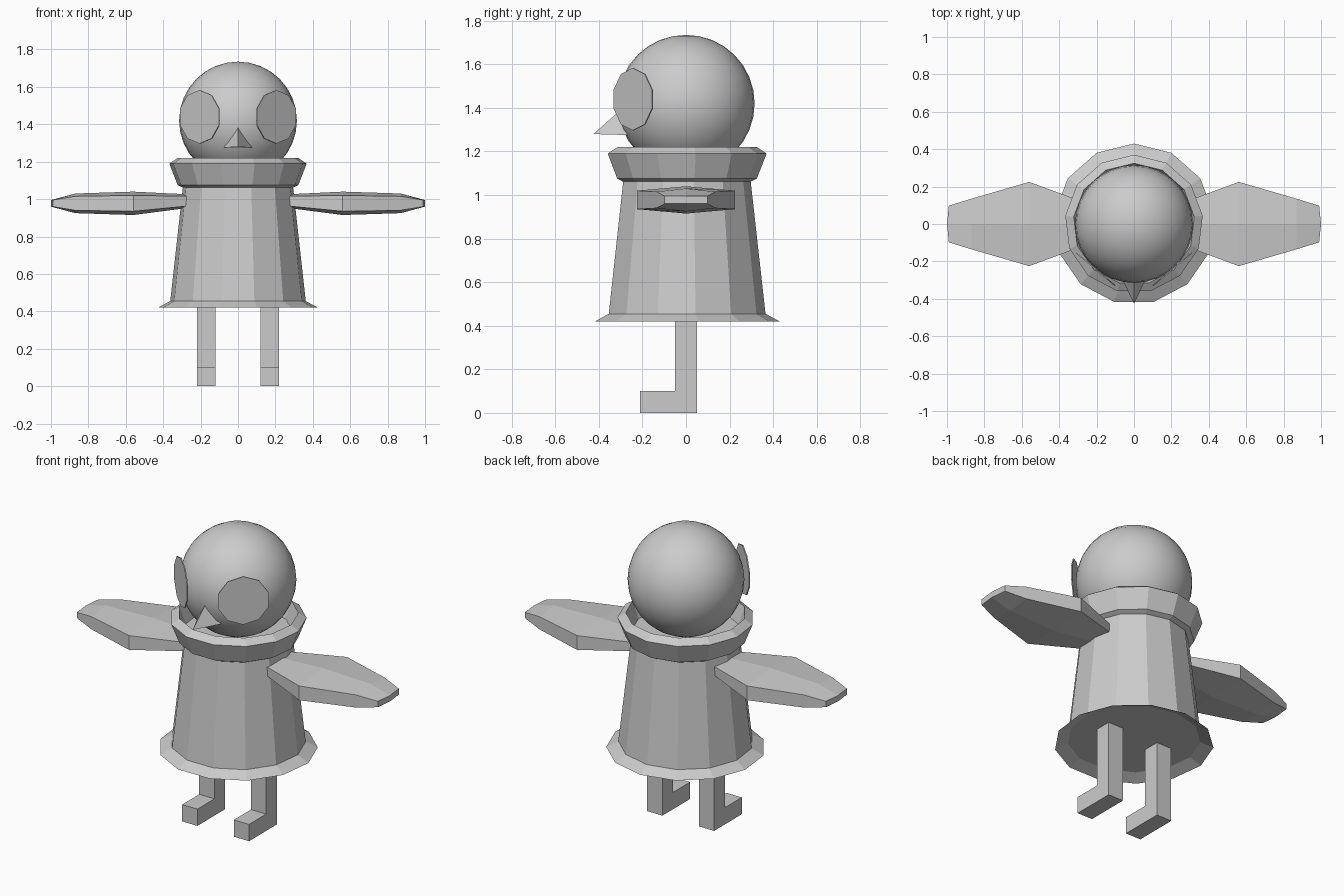
import bpy, bmesh, math
from mathutils import Vector

if "Cube" in bpy.data.objects:
    bpy.data.objects.remove(bpy.data.objects["Cube"])

grey = bpy.data.materials.new("plain grey")
grey.diffuse_color = (0.6, 0.6, 0.6, 1)
grey.use_nodes = True
grey.node_tree.nodes["Principled BSDF"].inputs["Base Color"].default_value = grey.diffuse_color
SIDES = 13


def finish(name, bm, recalc=True):
    if recalc:
        bmesh.ops.recalc_face_normals(bm, faces=bm.faces[:])
    me = bpy.data.meshes.new(name)
    bm.to_mesh(me)
    bm.free()
    me.materials.append(grey)
    ob = bpy.data.objects.new(name, me)
    bpy.context.collection.objects.link(ob)
    return ob


def loft(name, rings):
    """Join closed rings of equal length and cap both ends."""
    bm = bmesh.new()
    vs = [[bm.verts.new(p) for p in r] for r in rings]
    n = len(vs[0])
    for a, b in zip(vs, vs[1:]):
        for i in range(n):
            j = (i + 1) % n
            bm.faces.new((a[i], a[j], b[j], b[i]))
    bm.faces.new(vs[0][::-1])
    bm.faces.new(vs[-1])
    return finish(name, bm)


def lathe(name, profile):
    def ring(r, z):
        return [(r * math.sin(-2 * math.pi * k / SIDES),
                 r * math.cos(2 * math.pi * k / SIDES), z) for k in range(SIDES)]
    return loft(name, [ring(r, z) for r, z in profile])


# Tapered body with a flared, hollow hem
lathe("body", [(0.36, 0.45), (0.43, 0.42), (0.365, 0.455), (0.295, 1.08)])

# Collar with a recessed opening for the head
lathe("collar", [(0.285, 1.055), (0.325, 1.075), (0.37, 1.19),
                 (0.325, 1.22), (0.29, 1.12)])

# Smooth round head
bm = bmesh.new()
bmesh.ops.create_uvsphere(bm, u_segments=32, v_segments=16, radius=0.315)
for f in bm.faces:
    f.smooth = True
finish("head", bm).location = (0, 0, 1.42)

# Three-sided beak, its base buried in the head
bm = bmesh.new()
tip, top, left, right = [bm.verts.new(p) for p in (
    (0, -0.425, 1.28), (0, -0.2, 1.48), (-0.11, -0.2, 1.273), (0.11, -0.2, 1.273))]
for f in ((tip, top, left), (tip, right, top), (tip, left, right), (top, right, left)):
    bm.faces.new(f)
finish("beak", bm)

# Wing sections: x, half width, edge top, edge bottom, centre top, centre bottom
WING = [(0.25, 0.11, 1.015, 0.965, 1.025, 0.955),
        (0.56, 0.225, 1.02, 0.935, 1.04, 0.915),
        (0.87, 0.135, 1.015, 0.94, 1.03, 0.925),
        (0.99, 0.098, 0.995, 0.96, 0.995, 0.96)]

for s, side in ((-1, "left"), (1, "right")):
    # Flat ten-sided eye disc lying against the head
    out = Vector((s * 0.645, -0.765, 0)).normalized()
    across = Vector((-out.y, out.x, 0))

    def eye_ring(d, r=0.143):
        c = out * d + Vector((0, 0, 1.44))
        return [c + across * r * math.sin(math.pi * k / 5)
                + Vector((0, 0, r * math.cos(math.pi * k / 5))) for k in range(10)]
    loft(side + "_eye", [eye_ring(0.314), eye_ring(0.32)])

    # Leaf-shaped wing, slightly thicker along the middle
    loft(side + "_wing", [
        [(s * x, w, et), (s * (x + (0.01 if x > 0.9 else 0)), 0, ct), (s * x, -w, et),
         (s * x, -w, eb), (s * (x + (0.01 if x > 0.9 else 0)), 0, cb), (s * x, w, eb)]
        for x, w, et, eb, ct, cb in WING])

    # L-shaped leg and foot
    outline = [(0.05, 0), (0.05, 0.45), (-0.05, 0.45), (-0.05, 0.1), (-0.21, 0.1), (-0.21, 0)]
    loft(side + "_leg", [[(s * x, y, z) for y, z in outline] for x in (0.12, 0.22)])
